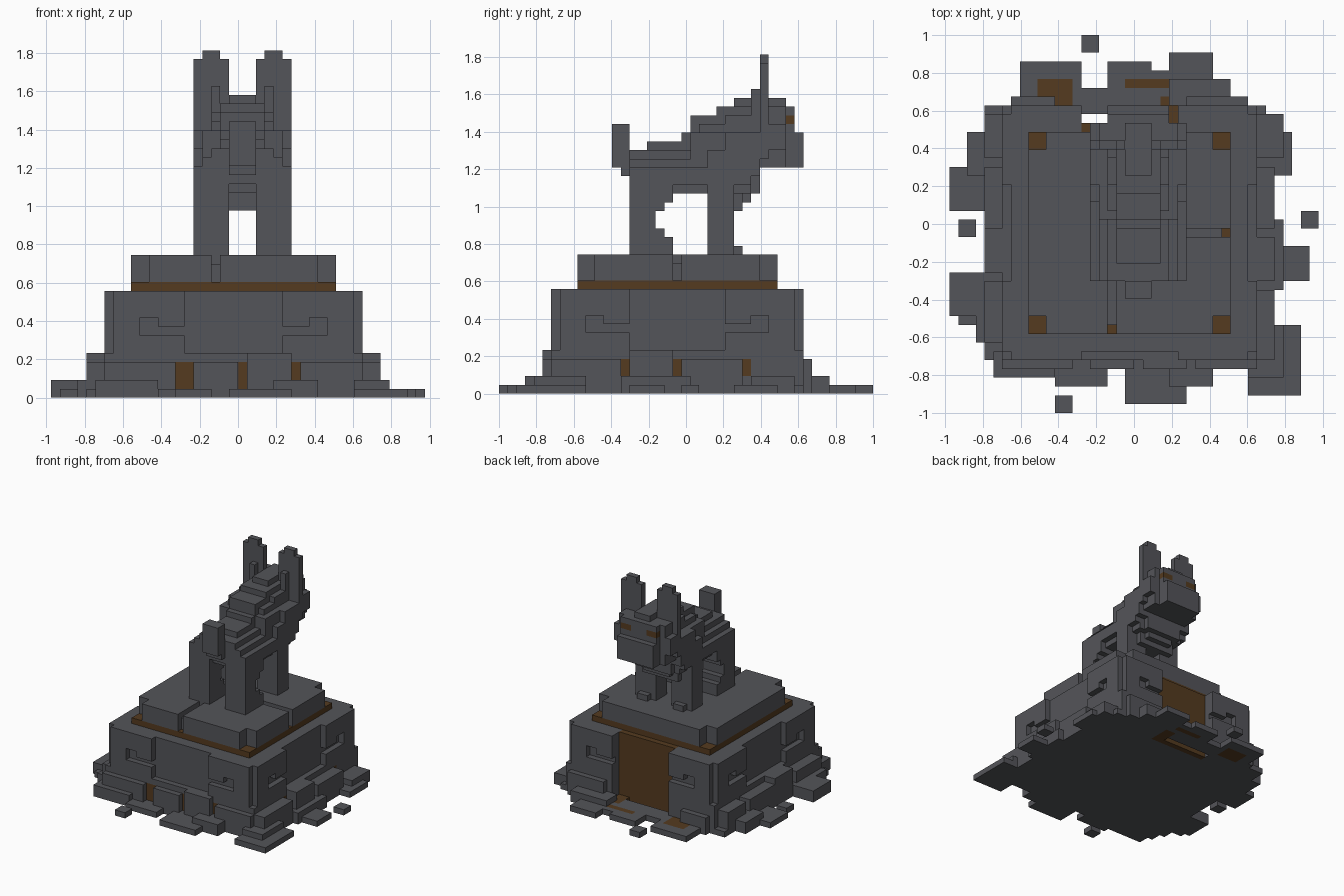
import bpy, bmesh

if "Cube" in bpy.data.objects:
    bpy.data.objects.remove(bpy.data.objects["Cube"])

U = 2 / 43  # edge of one cube


def material(name, rgb):
    m = bpy.data.materials.new(name)
    m.diffuse_color = (*rgb, 1)
    m.use_nodes = True
    m.node_tree.nodes["Principled BSDF"].inputs["Base Color"].default_value = m.diffuse_color
    return m


STONE = material("dark stone", (0.088, 0.089, 0.10))
BROWN = material("brown earth", (0.089, 0.043, 0.014))


def cells(b):
    x0, x1, y0, y1, z0, z1 = b
    return {(x, y, z) for x in range(x0, x1) for y in range(y0, y1) for z in range(z0, z1)}


def mirror(boxes):
    """Add the left-right reflection about the statue's centre plane."""
    return boxes + [(1 - b[1], 1 - b[0], *b[2:]) for b in boxes]


def mid(w, *yz):
    """Box centred on the statue, reaching w cubes either side of the middle one."""
    return (-w, w + 1, *yz)


def build(name, stone=(), cut=(), brown=()):
    """Join boxes (x0, x1, y0, y1, z0, z1 in cubes) into one outer skin."""
    solid = {}
    for b in stone:
        solid.update(dict.fromkeys(cells(b), 0))
    for b in cut:
        for c in cells(b):
            solid.pop(c, None)
    for b in brown:
        solid.update(dict.fromkeys(cells(b), 1))
    bm = bmesh.new()
    verts = {}

    def vert(p):
        if p not in verts:
            verts[p] = bm.verts.new((p[0] * U, (p[1] - 0.5) * U, p[2] * U))
        return verts[p]

    for c, mat in solid.items():
        for axis in range(3):
            a, b = (axis + 1) % 3, (axis + 2) % 3
            for side in (0, 1):
                n = list(c)
                n[axis] += 2 * side - 1
                if tuple(n) in solid:
                    continue
                ring = []
                for i, j in ((0, 0), (1, 0), (1, 1), (0, 1)):
                    p = list(c)
                    p[axis] += side
                    p[a] += i
                    p[b] += j
                    ring.append(vert(tuple(p)))
                f = bm.faces.new(ring if side else ring[::-1])
                f.material_index = mat
    bmesh.ops.dissolve_limit(bm, angle_limit=0.01, verts=bm.verts, edges=bm.edges,
                             delimit={'MATERIAL'})
    me = bpy.data.meshes.new(name)
    bm.to_mesh(me)
    bm.free()
    me.materials.append(STONE)
    me.materials.append(BROWN)
    bpy.context.collection.objects.link(bpy.data.objects.new(name, me))


# --- Plinth: core, corner panels with hooked grooves, doorway at the back
panels, grooves = [], []
for d in (-15, 13):
    for lo in (-14, 5):
        panels += [(lo, lo + 8, d, d + 1, 5, 12), (d, d + 1, lo, lo + 8, 5, 12)]
    for a, hook in ((-11, -11), (5, 8)):
        for s, n, top in ((a, 5, 8), (hook, 2, 9)):
            grooves += [(s, s + n, d, d + 1, 7, top), (d, d + 1, s, s + n, 7, top)]
door = (-6, 5, 11, 14, 0, 12)
build("plinth", [(-14, 13, -14, 13, 0, 12)] + panels, grooves + [door],
      [(-6, 5, 11, 12, 0, 12)])

# --- Brown course under the cap
build("brown_course", brown=[(-12, 11, -12, 11, 12, 13)])

# --- Cap slab with notched corners and cracks
corners = [(x, x + 2, y, y + 2, 13, 16) for x in (-12, 9) for y in (-12, 9)]
build("cap_slab", [(-12, 11, -12, 11, 13, 16)],
      corners + [(-3, -2, -12, -6, 15, 16), (-3, -2, -12, -11, 13, 16),
                 (5, 11, -1, 0, 15, 16), (10, 11, -1, 0, 13, 16)])

# --- Fallen rubble: each stone is (start, end along the side, reach, height)
front = [(-16, -9, 17, 2), (-15, -7, 16, 4), (-9, -3, 18, 1), (-5, 0, 16, 4),
         (-1, 6, 20, 1), (1, 6, 16, 5), (4, 9, 18, 2), (7, 14, 16, 4)]
right = [(-19, -11, 19, 1), (-17, -11, 17, 2), (-15, -7, 16, 4), (-6, -2, 20, 1),
         (-7, 1, 17, 2), (-6, -1, 16, 5), (0, 7, 16, 4), (6, 11, 18, 1), (8, 13, 17, 2)]
back = [(-13, -6, 19, 1), (-14, -9, 15, 3), (-8, 4, 16, 1), (-3, 2, 19, 1),
        (2, 4, 18, 1), (4, 9, 20, 1), (4, 11, 17, 2), (6, 13, 15, 4)]
left = [(-13, -10, 18, 2), (-13, -6, 17, 4), (-11, -8, 20, 1), (-10, -5, 21, 2),
        (-5, 0, 17, 5), (0, 7, 17, 4), (2, 7, 21, 1), (6, 11, 19, 2), (8, 13, 17, 4)]
rubble = [(-17, 15, -15, 14, 0, 1), (-15, 14, -15, 14, 0, 5)]
rubble += [(a, b, -r, -14, 0, h) for a, b, r, h in front]
rubble += [(13, r, a, b, 0, h) for a, b, r, h in right]
rubble += [(a, b, 13, r, 0, h) for a, b, r, h in back]
rubble += [(-r, -14, a, b, 0, h) for a, b, r, h in left]
# brown soil in the gaps and behind the doorway
soil = [(a, b, -15, -14, z, 4) for a, b, z in ((-7, -5, 1), (0, 1, 1), (6, 7, 2))]
soil += [(13, 14, a, a + 1, 2, 4) for a in (-7, -1, 7)]
soil += [(-11, -7, 14, 17, 0, 1), (3, 5, 12, 15, 0, 1), (-1, 4, 16, 17, 0, 1)]
build("rubble", rubble, [(-14, 13, -14, 13, 0, 5), (-6, 5, 11, 14, 1, 5)], soil)

# --- Loose stones
build("loose_stones", [(x, x + 2, y, y + 2, 0, 1)
                       for x, y in ((19, 0), (-20, -1), (-6, 20), (-9, -21))])

# --- Statue legs, the rear ones with a stepped inner curve
build("rear_legs", mirror([(-5, -1, -6, y, a, b) for y, a, b in
                           ((-3, 16, 25), (-2, 16, 19), (-1, 16, 18),
                            (-2, 21, 25), (-1, 22, 25))]))
build("front_legs", mirror([(-5, -1, 3, 6, 16, 25), (-4, -2, 6, 7, 16, 17)]))

# --- Body, back and chest, stepped inwards as they rise
build("body", [mid(4, -5, 8, 23, 25), mid(5, -6, 8, 24, 26), mid(4, -6, 8, 26, 27),
               mid(3, -6, 4, 27, 28), mid(2, -4, 4, 28, 29), mid(3, 3, 7, 21, 24),
               mid(2, 6, 8, 22, 25), mid(3, 7, 9, 23, 26)])

# --- Mane, rising in steps towards the head, with tufts beside the ears
build("mane", [mid(w, y, 9, a, b) for w, y, a, b in
               ((5, 3, 25, 28), (4, 1, 26, 30), (2, 0, 28, 30), (3, 2, 30, 31),
                (2, 1, 30, 32), (3, 5, 31, 32), (2, 4, 32, 33), (1, 6, 33, 34))]
      + mirror([(-3, -2, 8, 9, 31, 35), (-5, -4, 5, 9, 27, 30)]))

# --- Head with muzzle, cheeks and brown eyes
build("head", [mid(4, 9, 12, 26, 33), mid(3, 9, 13, 26, 33), mid(1, 9, 12, 33, 34),
               mid(3, 12, 14, 26, 30)] + mirror([(-5, -3, 9, 12, 28, 31)]),
      brown=mirror([(-3, -1, 12, 13, 31, 32)]))

# --- Ears
build("ears", mirror([(-5, -1, 9, 10, 27, 38), (-4, -2, 9, 10, 38, 39)]))

# --- Tail
build("tail", [mid(1, -8, -6, 26, 31), mid(1, -7, -6, 25, 26)])
